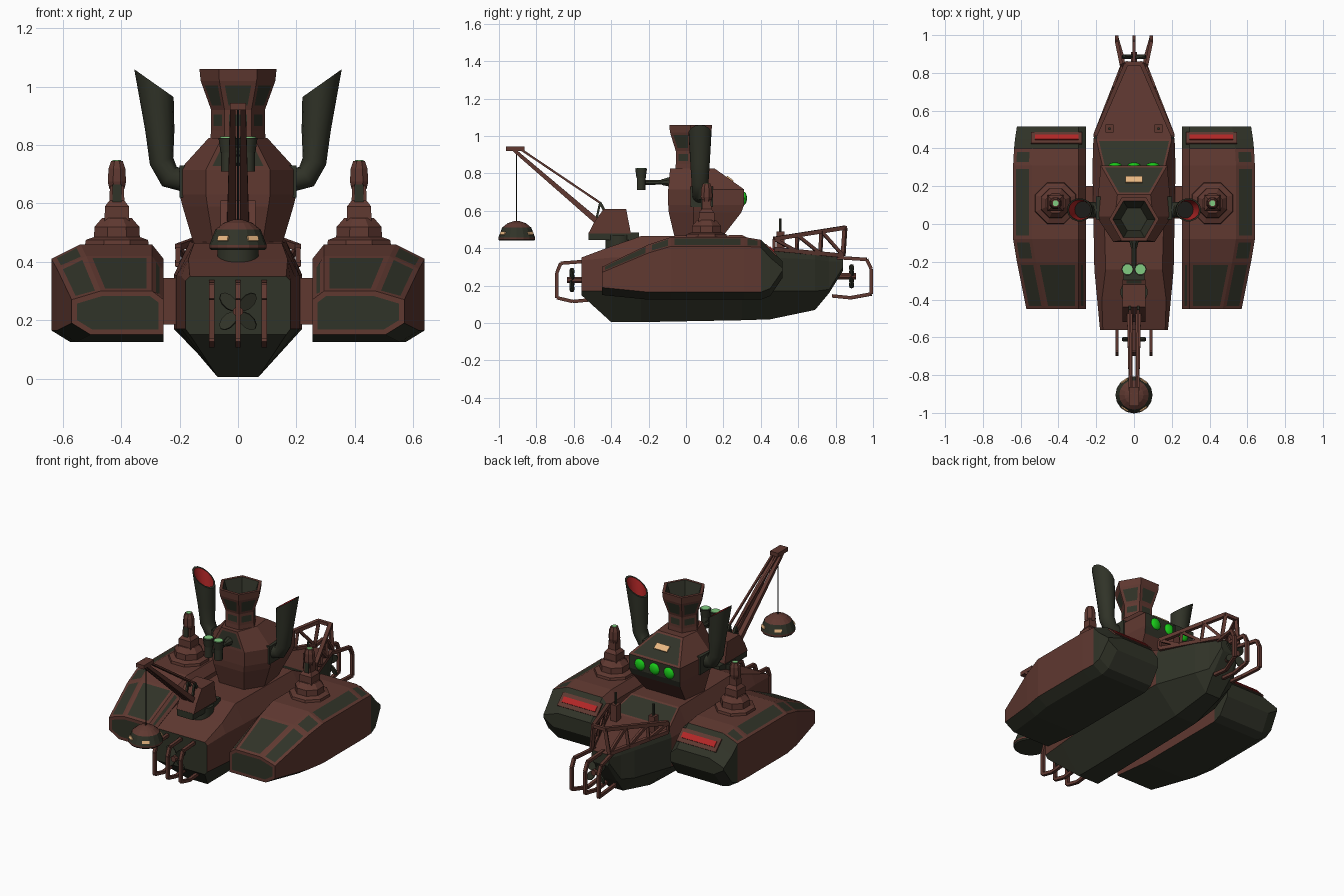
import bpy, bmesh, math
from mathutils import Vector, Matrix

if "Cube" in bpy.data.objects:
    bpy.data.objects.remove(bpy.data.objects["Cube"])

COLORS = [("rust_brown", (.115, .04, .03)), ("dark_green", (.03, .033, .021)),
          ("lamp_green", (.01, .6, .01)), ("lens_green", (.22, .6, .22)),
          ("grille_red", (.45, .02, .02)), ("window_cream", (.8, .47, .22)),
          ("soot_black", (.012, .012, .01))]
MATS = []
for n, c in COLORS:
    m = bpy.data.materials.new(n)
    m.diffuse_color = (*c, 1)
    m.use_nodes = True
    m.node_tree.nodes["Principled BSDF"].inputs["Base Color"].default_value = m.diffuse_color
    MATS.append(m)
BROWN, GREEN, LAMP, LENS, RED, CREAM, BLACK = range(7)


def part(name, bm, mat=None, smooth=False):
    me = bpy.data.meshes.new(name)
    for f in bm.faces:
        if mat is not None:
            f.material_index = mat
        f.smooth = smooth
    bm.to_mesh(me)
    bm.free()
    for m in MATS:
        me.materials.append(m)
    ob = bpy.data.objects.new(name, me)
    bpy.context.collection.objects.link(ob)
    if smooth:
        bpy.context.view_layer.objects.active = ob
        ob.select_set(True)
        bpy.ops.object.shade_smooth_by_angle(angle=math.radians(40))
        ob.select_set(False)
    return ob


def loft(name, rings, rule=lambda c, n: BROWN, panel=None, inset=.015, smooth=False):
    """Skin closed rings; rule colours faces, panel picks faces for green insets."""
    bm = bmesh.new()
    vs = [[bm.verts.new(p) for p in r] for r in rings]
    k = len(rings[0])
    for a, b in zip(vs, vs[1:]):
        for j in range(k):
            bm.faces.new((a[j], a[(j + 1) % k], b[(j + 1) % k], b[j]))
    bm.faces.new(vs[0])
    bm.faces.new(vs[-1])
    bmesh.ops.recalc_face_normals(bm, faces=bm.faces)
    for f in bm.faces:
        f.material_index = rule(f.calc_center_median(), f.normal)
    if panel:
        pick = [f for f in bm.faces if f.calc_area() > .002 and panel(f.calc_center_median(), f.normal)]
        bmesh.ops.inset_individual(bm, faces=pick, thickness=inset, use_even_offset=True)
        for f in pick:
            f.material_index = GREEN
    return part(name, bm, smooth=smooth)


def box(name, c, size, mat, rot=(0, 0, 0)):
    bm = bmesh.new()
    R = Matrix.Rotation(rot[2], 4, 'Z') @ Matrix.Rotation(rot[0], 4, 'X')
    bmesh.ops.create_cube(bm, size=1, matrix=Matrix.Translation(c) @ R @ Matrix.Diagonal((*size, 1)))
    return part(name, bm, mat)


def rod(name, a, b, r, mat, n=4, r2=None):
    a, b = Vector(a), Vector(b)
    bm = bmesh.new()
    M = Matrix.Translation((a + b) / 2) @ (b - a).to_track_quat('Z', 'Y').to_matrix().to_4x4()
    bmesh.ops.create_cone(bm, cap_ends=True, segments=n, radius1=r, radius2=r if r2 is None else r2,
                          depth=(b - a).length, matrix=M @ Matrix.Rotation(math.pi / n, 4, 'Z'))
    return part(name, bm, mat, smooth=n > 8)


def ring(z, r, n, cx=0, cy=0, a0=0):
    return [(cx + r * math.cos(a0 + math.tau * i / n), cy + r * math.sin(a0 + math.tau * i / n), z) for i in range(n)]


# Main hull: y, bottom (half width, z), chine (half width, z), shoulder z, top (half width, z)
HULL = [(-.56, .165, .15, .18, .17, .335, .165, .35), (-.4, .07, .005, .195, .17, .35, .17, .41),
        (-.24, .07, .005, .21, .17, .355, .15, .465), (.3, .07, .015, .22, .17, .355, .165, .47),
        (.45, .07, .02, .215, .17, .35, .2, .4), (.69, .05, .07, .13, .17, .34, .125, .37),
        (.765, .06, .16, .09, .18, .33, .085, .36), (.84, .05, .28, .06, .3, .33, .05, .35)]
rings = []
for y, wb, zb, w, zc, zs, wt, zt in HULL:
    half = [(wb, zb), (w, zc), (w, zs), (wt, zt)]
    rings.append([(x, y, z) for x, z in half] + [(-x, y, z) for x, z in half[::-1]])
loft("main_hull", rings,
     lambda c, n: GREEN if n.z < -.25 or n.y < -.9 or (c.y > .46 and n.z < .7) else BROWN,
     lambda c, n: n.z > .7 and .3 < c.y < .45, .012)

# Side pontoons: y, outer x, bottom z, shoulder z, top z
PONT = [(-.45, .57, .15, .27, .3), (-.2, .62, .125, .375, .42), (-.08, .64, .125, .41, .46),
        (.31, .64, .125, .41, .46), (.4, .635, .125, .405, .445), (.45, .63, .145, .35, .395),
        (.515, .62, .24, .295, .33)]
for s in (-1, 1):
    rings = [[(s * x, y, z) for x, z in ((.255, zb), (xo - .065, zb), (xo, zb + .04), (xo, zs),
              (xo - .1, zt), (.295, zt), (.255, zs))] for y, xo, zb, zs, zt in PONT]
    loft("pontoon", rings,
         lambda c, n: GREEN if n.z < -.25 or c.y > .4 else BROWN,
         lambda c, n: n.y < -.9 or (c.y < -.25 and n.y < -.25 and n.z > .3)
         or (s * n.x > .2 and n.z > .25 and c.y < .4), .018)
    box("rear_panel", (s * .41, .455, .391), (.27, .085, .008), BROWN, (-.785, 0, 0))
    box("rear_grille", (s * .41, .458, .394), (.23, .035, .009), RED, (-.785, 0, 0))
    box("connector", (s * .24, .115, .265), (.09, .17, .16), BROWN)

    # Stepped turret with lamp on each pontoon
    tx, ty = s * .415, .11
    loft("turret_base", [ring(z, r, 8, tx, ty, math.pi / 8) for z, r in
                         ((.45, .12), (.475, .115), (.485, .085), (.52, .083), (.55, .055))])
    loft("turret_step", [ring(z, r, 4, tx, ty, math.pi / 4) for z, r in
                         ((.54, .06), (.59, .058), (.61, .036), (.66, .034))])
    box("turret_panel", (tx, ty - .026, .635), (.03, .008, .06), GREEN)
    loft("turret_head", [ring(z, r, 8, tx, ty, math.pi / 8) for z, r in
                         ((.65, .028), (.675, .034), (.72, .031), (.745, .022))])
    rod("turret_lamp", (tx, ty, .74), (tx, ty, .748), .016, LENS, 8)

    # Curved exhaust horn with slanted mouth: centre x, z, half axis x, z, depth radius
    HORN = [(.17, .675, 0, -.04, .04), (.235, .692, .025, -.033, .042), (.262, .745, .04, -.012, .046),
            (.268, .85, .05, 0, .053), (.288, 1.012, .0675, .0475, .062),
            (.288, 1.012, .058, .041, .054), (.272, .89, .042, 0, .045)]
    rings = [[(s * (cx + hx * math.cos(t)), .075 + ry * math.sin(t), cz + hz * math.cos(t))
              for t in (math.tau * i / 14 for i in range(14))] for cx, cz, hx, hz, ry in HORN]
    ob = loft("exhaust_horn", rings, lambda c, n: GREEN, smooth=True)
    for p in ob.data.polygons:
        if p.index >= 5 * 14:
            p.material_index = RED if p.index < 6 * 14 else BLACK
    box("horn_mount", (s * .185, .085, .675), (.03, .12, .11), GREEN)

# Command tower: z, half width, front y, rear y
TOWER = [(.455, .15, -.06, .19), (.59, .19, -.092, .295), (.63, .2, -.095, .31),
         (.715, .2, -.095, .31), (.825, .1, -.085, .155)]
loft("command_tower", [[(-.55 * w, y0, z), (.55 * w, y0, z), (w, .04, z), (.88 * w, y1, z),
                        (-.88 * w, y1, z), (-w, .04, z)] for z, w, y0, y1 in TOWER],
     lambda c, n: GREEN if n.y > .9 and c.z > .6 else BROWN,
     lambda c, n: c.z > .72 and n.z < .95 and abs(n.y) > .5, .014)
box("roof_window", (0, .235, .771), (.09, .04, .009), CREAM, (-.617, 0, 0))
for x in (-.1, 0, .1):
    bm = bmesh.new()
    bmesh.ops.create_uvsphere(bm, u_segments=14, v_segments=8, radius=1,
                              matrix=Matrix.Translation((x, .308, .667)) @ Matrix.Diagonal((.036, .018, .036, 1)))
    part("tower_lamp", bm, LAMP, True)

# Hexagonal flared chimney with open top
loft("chimney", [ring(z, r, 6, 0, .025) for z, r in
                 ((.78, .1), (.85, .092), (.92, .092), (1.02, .128), (1.06, .132), (1.06, .112), (.94, .07))],
     lambda c, n: GREEN if c.z < 1.055 and n.xy.dot(Vector((c.x, c.y - .025))) < .001 else BROWN,
     lambda c, n: .83 < c.z < 1.01 and n.xy.dot(Vector((c.x, c.y - .025))) > .01, .016)

# Twin viewer on an arm
rod("viewer_arm", (0, -.07, .755), (0, -.24, .75), .014, GREEN, 8)
rod("viewer_arm_socket", (0, -.08, .755), (0, -.13, .753), .03, GREEN, 8, .016)
for x in (-.034, .034):
    rod("viewer_tube", (x, -.24, .71), (x, -.24, .775), .024, GREEN, 10)
    rod("viewer_cup", (x, -.24, .775), (x, -.24, .825), .026, GREEN, 10, .033)
    rod("viewer_lens", (x, -.24, .822), (x, -.24, .829), .027, LENS, 10)

# Crane
rod("crane_pedestal", (0, -.36, .36), (0, -.36, .47), .072, GREEN, 16)
box("crane_deck", (0, -.385, .463), (.11, .27, .04), GREEN)
side = [(-.52, .48), (-.49, .54), (-.44, .61), (-.32, .61), (-.295, .48)]
loft("crane_cabin", [[(x, y, z) for y, z in side] for x in (-.06, .06)],
     panel=lambda c, n: n.y > .8, inset=.02)
for x in (-.022, .022):
    rod("crane_boom", (x, -.46, .53), (x * .8, -.92, .925), .022, BROWN, 4, .013)
    rod("crane_stay", (x, -.455, .64), (x * .7, -.9, .94), .008, BROWN)
    rod("crane_strut", (x, -.43, .59), (x, -.46, .645), .01, GREEN)
    rod("crane_brace", (x, -.46, .64), (x, -.48, .55), .008, GREEN)
box("crane_tip", (0, -.913, .932), (.055, .1, .024), BROWN)
rod("crane_cable", (0, -.905, .93), (0, -.905, .54), .003, BLACK, 6)
loft("crane_magnet", [ring(z, r, 16, 0, -.905) for z, r in
                      ((.44, .092), (.447, .098), (.458, .098), (.51, .078), (.533, .05), (.545, .015))],
     lambda c, n: GREEN if .455 < c.z < .51 or n.z < -.5 else BROWN)
for a in (.6, -.6, math.pi + .6, math.pi - .6):
    box("magnet_mark", (.089 * math.sin(a), -.905 - .089 * math.cos(a), .48), (.042, .009, .017),
        CREAM, (-.36, 0, a))

# Propellers with guard cages at both ends: direction, hull end y, reach, spread
for d, y0, reach, zc, spread in ((-1, -.555, .135, .23, 0), (1, .83, .16, .25, .02)):
    yp = y0 + d * .055
    rod("propeller_shaft", (0, y0 - d * .06, zc), (0, yp + d * .025, zc), .018, BROWN, 8)
    for k in range(4):
        bm = bmesh.new()
        M = (Matrix.Translation((0, yp, zc)) @ Matrix.Rotation(math.pi / 4 + k * math.pi / 2, 4, 'Y')
             @ Matrix.Translation((0, 0, .046)) @ Matrix.Rotation(.4, 4, 'Z')
             @ Matrix.Diagonal((.024, 1, .038, 1)) @ Matrix.Rotation(math.pi / 2, 4, 'X'))
        bmesh.ops.create_cone(bm, cap_ends=True, segments=10, radius1=1, radius2=1, depth=.008, matrix=M)
        part("propeller_blade", bm, GREEN)
    for i in (-1, 0, 1):
        xa = i * (.09 if d < 0 else .06)
        xb = xa + i * spread * 1.6
        pts = [(xa, y0 - d * .02, zc + .1), (xb, y0 + d * reach * .85, zc + .09), (xb, y0 + d * reach, zc + .04),
               (xb, y0 + d * reach, zc - .095), (xa, y0 + d * .05, zc - .115), (xa, y0 - d * .05, zc - .105)]
        for a, b in zip(pts, pts[1:]):
            rod("propeller_guard", a, b, .013, BROWN)

# Bow truss walls and small masts
for s in (-1, 1):
    low = [(s * (.205 - .145 * t), .47 + .37 * t, .395 - .035 * t) for t in (0, .33, .67, 1)]
    top = [(s * (.205 - .165 * t), .47 + .38 * t, .45 + .06 * t) for t in (0, .33, .67, 1)]
    rod("truss_rail", low[0], low[-1], .016, BROWN)
    rod("truss_rail", top[0], top[-1], .016, BROWN)
    for i in range(3):
        rod("truss_web", low[i], top[i], .012, BROWN)
        rod("truss_web", top[i], low[i + 1], .012, BROWN)
    rod("truss_end", low[3], top[3], .014, BROWN)
    box("mast_base", (s * .13, .505, .44), (.042, .042, .1), BROWN)
    rod("mast", (s * .13, .505, .48), (s * .13, .505, .56), .008, GREEN, 6)
rod("truss_crossbar", (-.05, .85, .51), (.05, .85, .51), .014, BROWN)
